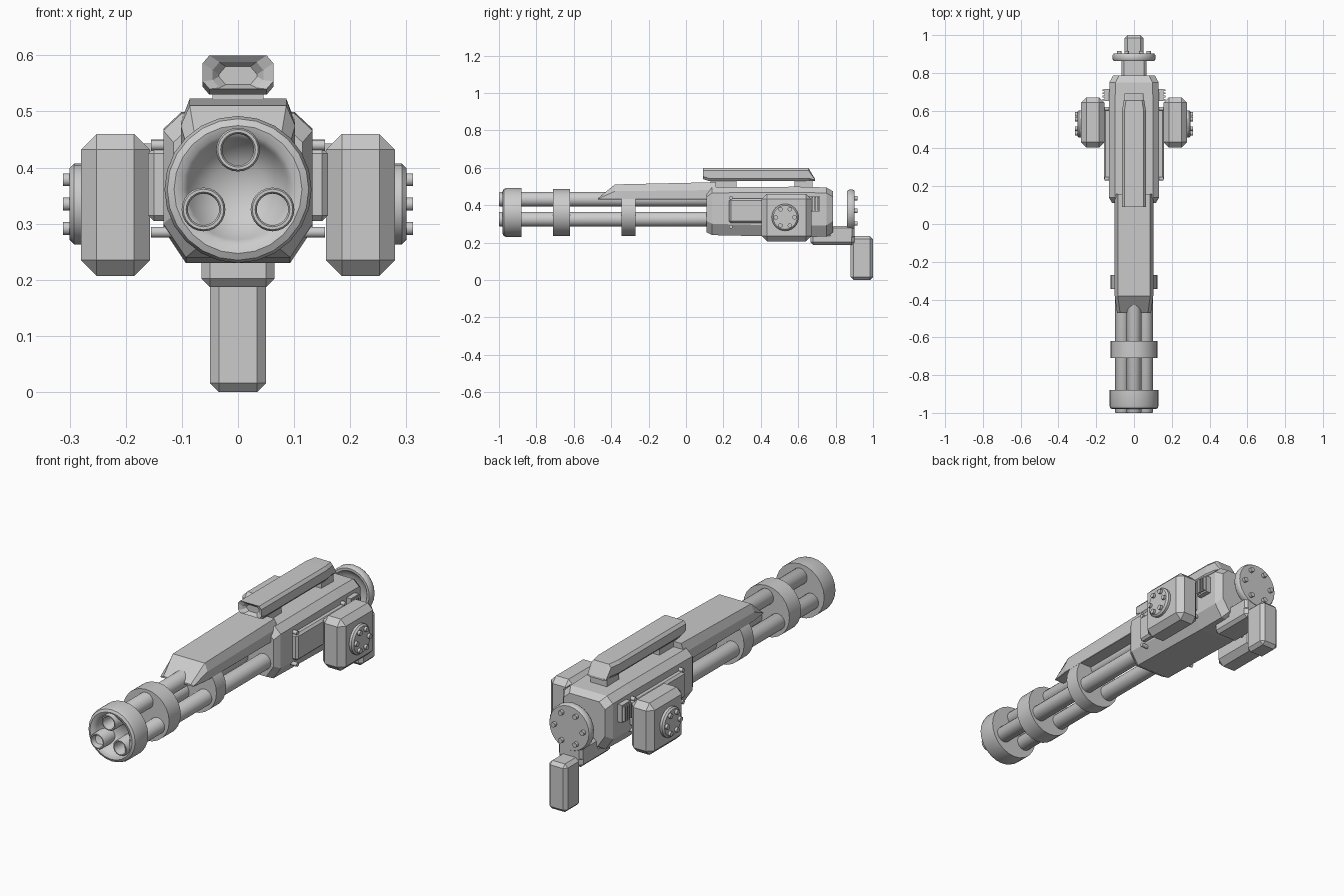
import bpy
import bmesh
from math import cos, sin, pi

if "Cube" in bpy.data.objects:
    bpy.data.objects.remove(bpy.data.objects["Cube"], do_unlink=True)

GREY = (0.6, 0.6, 0.6, 1)
metal = bpy.data.materials.new("grey metal")
metal.use_nodes = True
metal.diffuse_color = GREY
metal.node_tree.nodes["Principled BSDF"].inputs["Base Color"].default_value = GREY


def finish(name, bm, smooth=False):
    """Turn a bmesh into a shaded, coloured object."""
    bmesh.ops.remove_doubles(bm, verts=bm.verts, dist=0.0001)
    bmesh.ops.recalc_face_normals(bm, faces=bm.faces)
    mesh = bpy.data.meshes.new(name)
    bm.to_mesh(mesh)
    bm.free()
    obj = bpy.data.objects.new(name, mesh)
    bpy.context.collection.objects.link(obj)
    mesh.materials.append(metal)
    if smooth:
        bpy.ops.object.select_all(action="DESELECT")
        obj.select_set(True)
        bpy.context.view_layer.objects.active = obj
        bpy.ops.object.shade_smooth_by_angle(angle=0.7)
    return obj


def bridge(bm, rings):
    for a, b in zip(rings, rings[1:]):
        for i in range(len(a)):
            j = (i + 1) % len(a)
            bm.faces.new((a[i], a[j], b[j], b[i]))


def box(name, x, y, z, bevel=0.0):
    """Box from its ranges, with chamfered edges."""
    bm = bmesh.new()
    bmesh.ops.create_cube(bm, size=1)
    for v in bm.verts:
        for k, (lo, hi) in enumerate((x, y, z)):
            v.co[k] = (lo + hi) / 2 + v.co[k] * (hi - lo)
    if bevel:
        bmesh.ops.bevel(bm, geom=bm.edges[:], offset=bevel, segments=1,
                        affect="EDGES", profile=0.5)
    return finish(name, bm)


def loft(name, sections, top, bottom):
    """Hull along y from (y, half width, low z, high z) with cut corners."""
    bm = bmesh.new()
    rings = []
    for y, w, lo, hi in sections:
        limit = (hi - lo) * 0.45
        tz, bz = min(top[1], limit), min(bottom[1], limit)
        half = [(w - bottom[0], lo), (w, lo + bz), (w, hi - tz), (w - top[0], hi)]
        points = half + [(-px, pz) for px, pz in reversed(half)]
        rings.append([bm.verts.new((px, y, pz)) for px, pz in points])
    bridge(bm, rings)
    bm.faces.new(rings[0])
    bm.faces.new(rings[-1])
    return finish(name, bm)


def lathe(name, profile, centre, axis="y", sides=24, flip=1):
    """Revolve (radius, distance) points about an axis through the centre."""
    bm = bmesh.new()
    rings = []
    for r, t in profile:
        ring = []
        for i in range(sides):
            a = 2 * pi * i / sides
            u, v = r * cos(a), r * sin(a)
            p = (u, t, v) if axis == "y" else (t * flip, u, v)
            ring.append(bm.verts.new([c + q for c, q in zip(centre, p)]))
        rings.append(ring)
    bmesh.ops.remove_doubles(bm, verts=[], dist=0)
    for a, b, pa, pb in zip(rings, rings[1:], profile, profile[1:]):
        for i in range(sides):
            j = (i + 1) % sides
            if pa[0] == 0:
                bm.faces.new((a[0], b[j], b[i]))
            elif pb[0] == 0:
                bm.faces.new((a[i], a[j], b[0]))
            else:
                bm.faces.new((a[i], a[j], b[j], b[i]))
    loose = [v for v in bm.verts if not v.link_faces]
    bmesh.ops.delete(bm, geom=loose, context="VERTS")
    return finish(name, bm, True)


def disc(name, r, start, end, centre, axis="y", sides=24, flip=1):
    profile = [(0, start), (r, start), (r, end), (0, end)]
    return lathe(name, profile, centre, axis, sides, flip)


AXIS = 0.361

# Barrel cluster
for k in range(3):
    a = pi / 2 + k * 2 * pi / 3
    lathe(f"barrel_{k + 1}",
          [(0, 0.16), (0.039, 0.16), (0.039, -0.995), (0.036, -1), (0.031, -1),
           (0.028, -0.995), (0.028, -0.85), (0, -0.85)],
          (0.071 * cos(a), 0, AXIS + 0.071 * sin(a)))
lathe("muzzle_ring",
      [(0, -0.88), (0.131, -0.88), (0.131, -0.96), (0.126, -0.974), (0.114, -0.98),
       (0.1, -0.976), (0.09, -0.965), (0.085, -0.95), (0.05, -0.92), (0, -0.91)],
      (0, 0, AXIS))
disc("middle_barrel_clamp", 0.125, -0.71, -0.62, (0, 0, AXIS))
disc("rear_barrel_clamp", 0.125, -0.345, -0.27, (0, 0, AXIS))

# Barrel cover and main housing
loft("barrel_cover",
     [(-0.47, 0.09, 0.43, 0.438), (-0.38, 0.102, 0.43, 0.511), (0.16, 0.102, 0.43, 0.523)],
     (0.016, 0.05), (0.002, 0.002))
loft("housing",
     [(0.11, 0.115, 0.255, 0.475), (0.14, 0.133, 0.24, 0.496), (0.6, 0.133, 0.23, 0.499),
      (0.75, 0.13, 0.232, 0.495), (0.785, 0.112, 0.255, 0.475)],
     (0.032, 0.03), (0.04, 0.06))

# Sight rail on top, with a recessed front
loft("sight_rail",
     [(0.115, 0.034, 0.548, 0.58), (0.1, 0.045, 0.542, 0.588), (0.09, 0.063, 0.54, 0.6),
      (0.12, 0.063, 0.53, 0.6), (0.6, 0.063, 0.53, 0.6), (0.655, 0.054, 0.53, 0.599),
      (0.69, 0.05, 0.53, 0.54)],
     (0.012, 0.014), (0.012, 0.014))
box("front_rail_mount", (-0.045, 0.045), (0.13, 0.27), (0.48, 0.54))
box("rear_rail_mount", (-0.045, 0.045), (0.58, 0.675), (0.48, 0.54))

# Side equipment on both flanks
for side, s in (("left", 1), ("right", -1)):
    def span(a, b):
        return tuple(sorted((a * s, b * s)))

    box(f"{side}_side_panel", span(0.12, 0.16), (0.23, 0.62), (0.305, 0.435), 0.01)
    box(f"{side}_pod", span(0.157, 0.28), (0.405, 0.67), (0.207, 0.46), 0.028)
    lathe(f"{side}_pod_cap",
          [(0, 0.27), (0.072, 0.27), (0.072, 0.292), (0.064, 0.3), (0, 0.3)],
          (0, 0.53, 0.335), "x", 24, s)
    for k in range(6):
        a = k * pi / 3
        disc(f"{side}_pod_bolt_{k + 1}", 0.012, 0.295, 0.312,
             (0, 0.53 + 0.05 * cos(a), 0.335 + 0.05 * sin(a)), "x", 10, s)
    for k, z in enumerate((0.285, 0.44)):
        for y in (0.24, 0.61):
            disc(f"{side}_panel_bolt", 0.01, 0.11, 0.155, (0, y, z), "x", 10, s)
    box(f"{side}_vent", span(0.12, 0.155), (0.65, 0.715), (0.365, 0.45))
    for k in range(4):
        y = 0.655 + k * 0.016
        box(f"{side}_vent_slat_{k + 1}", span(0.15, 0.168), (y, y + 0.008), (0.372, 0.443))

# Rear plate with bolts
REAR = 0.37
lathe("rear_plate",
      [(0, 0.885), (0.06, 0.88), (0.084, 0.872), (0.094, 0.862), (0.106, 0.862),
       (0.113, 0.872), (0.113, 0.893), (0.107, 0.902), (0, 0.902)],
      (0, 0, REAR))
for k in range(6):
    a = k * pi / 3
    disc(f"rear_bolt_{k + 1}", 0.012, 0.895, 0.917,
         (0.078 * cos(a), 0, REAR + 0.078 * sin(a)), "y", 10)

# Grip arm and handle
box("grip_arm", (-0.065, 0.065), (0.665, 0.9), (0.187, 0.25), 0.015)
box("grip_riser", (-0.065, 0.065), (0.76, 0.9), (0.22, 0.29), 0.012)
box("handle", (-0.05, 0.05), (0.88, 1.0), (0.0, 0.235), 0.016)
